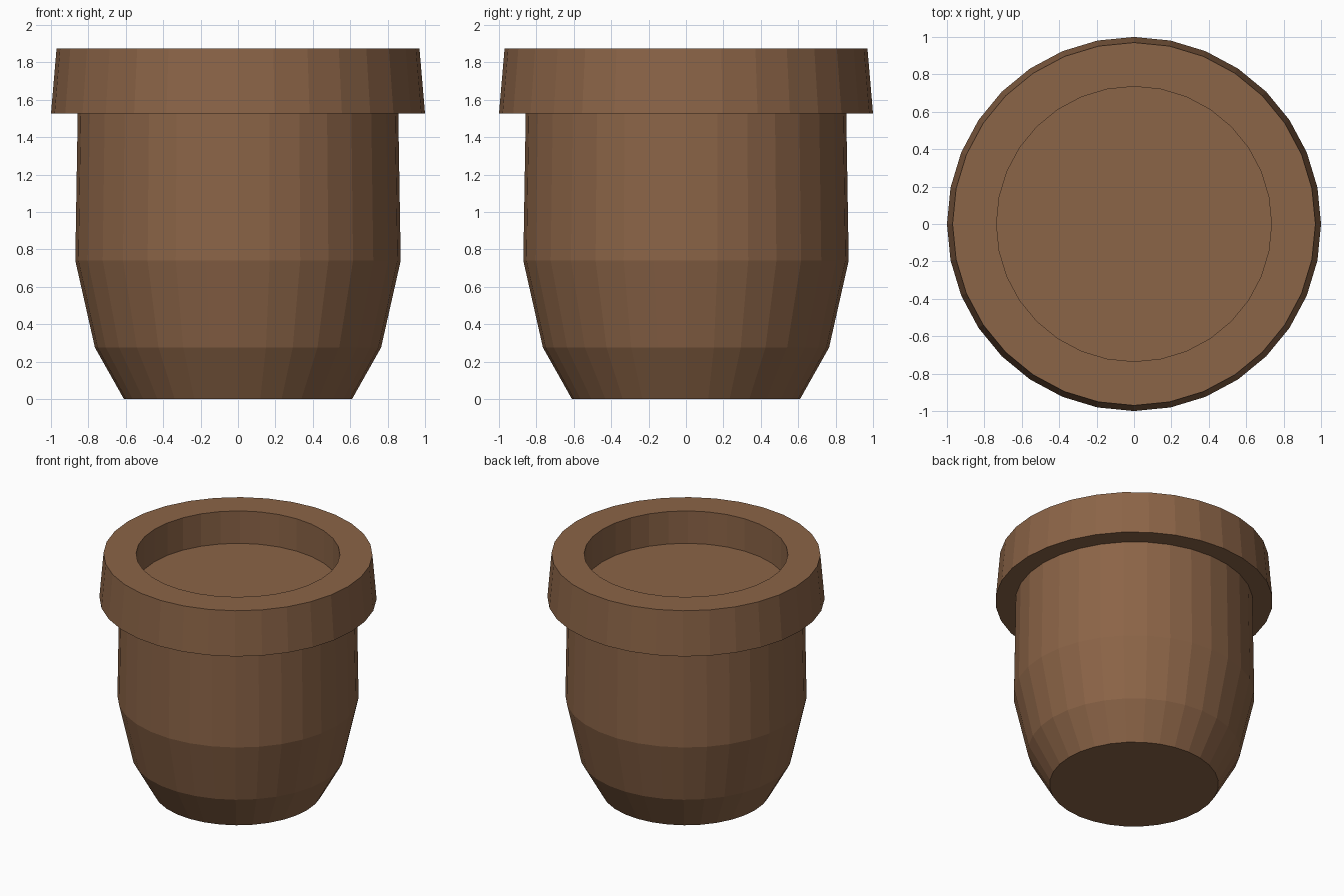
import bpy, bmesh, math

if "Cube" in bpy.data.objects:
    bpy.data.objects.remove(bpy.data.objects["Cube"])

SIDES = 32

clay = bpy.data.materials.new("brown_clay")
clay.diffuse_color = (0.26, 0.128, 0.063, 1)
clay.use_nodes = True
clay.node_tree.nodes["Principled BSDF"].inputs["Base Color"].default_value = clay.diffuse_color


def lathe(name, profile, cap_start=False, cap_end=False):
    """Spin a (radius, height) profile about z into flat-faced rings."""
    bm = bmesh.new()
    rings = []
    for r, z in profile:
        rings.append([bm.verts.new((r * math.cos(2 * math.pi * i / SIDES),
                                    r * math.sin(2 * math.pi * i / SIDES), z))
                      for i in range(SIDES)])
    for a, b in zip(rings, rings[1:]):
        for i in range(SIDES):
            j = (i + 1) % SIDES
            bm.faces.new((a[i], a[j], b[j], b[i]))
    if cap_start:
        bm.faces.new(rings[0][::-1])
    if cap_end:
        bm.faces.new(rings[-1])
    mesh = bpy.data.meshes.new(name)
    bm.to_mesh(mesh)
    bm.free()
    mesh.materials.append(clay)
    obj = bpy.data.objects.new(name, mesh)
    bpy.context.collection.objects.link(obj)
    return obj


# One closed pot: base, curved body, overhanging collar, recessed soil surface
lathe("plant_pot", [
    (0.61, 0.0), (0.765, 0.275), (0.87, 0.74), (0.857, 1.525),  # body
    (1.0, 1.525), (0.97, 1.875),                                # collar
    (0.735, 1.875), (0.735, 1.617),                             # inner wall
], cap_start=True, cap_end=True)
